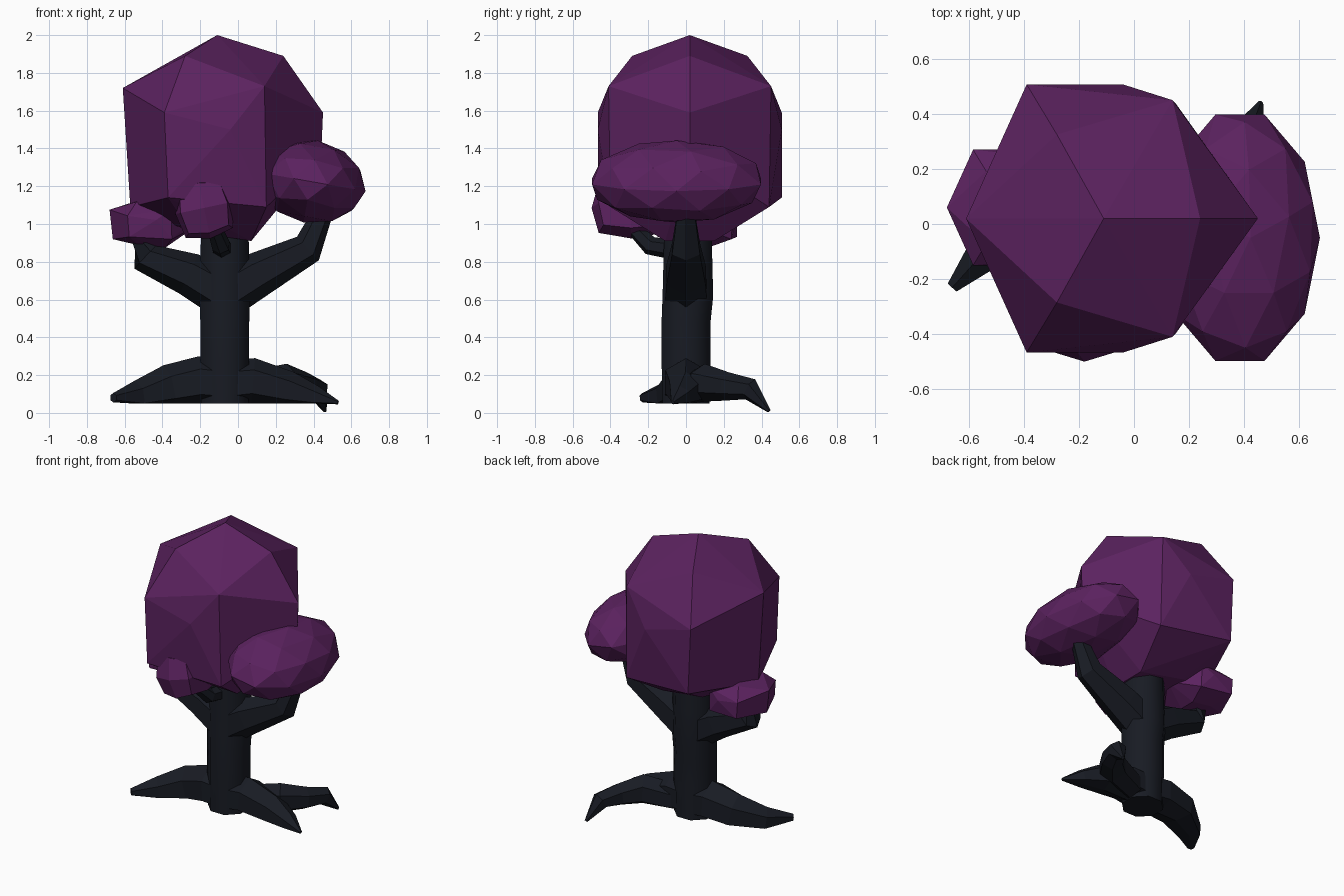
import bpy, bmesh, math
from mathutils import Vector, Matrix

if "Cube" in bpy.data.objects:
    bpy.data.objects.remove(bpy.data.objects["Cube"])


def material(name, rgb):
    m = bpy.data.materials.new(name)
    m.diffuse_color = (*rgb, 1)
    m.use_nodes = True
    m.node_tree.nodes["Principled BSDF"].inputs["Base Color"].default_value = m.diffuse_color
    return m


LEAF = material("purple_leaf", (0.105, 0.016, 0.115))
BARK = material("dark_bark", (0.009, 0.011, 0.017))


def finish(bm, name, mat):
    bmesh.ops.recalc_face_normals(bm, faces=bm.faces[:])
    me = bpy.data.meshes.new(name)
    bm.to_mesh(me)
    bm.free()
    me.materials.append(mat)
    ob = bpy.data.objects.new(name, me)
    bpy.context.collection.objects.link(ob)
    return ob


def limb(name, path, sides=6, floor=None):
    """Faceted tube through (x, y, z, radius) stations."""
    bm = bmesh.new()
    pts = [Vector(p[:3]) for p in path]
    rings = []
    for i, p in enumerate(pts):
        t = (pts[min(i + 1, len(pts) - 1)] - pts[max(i - 1, 0)]).normalized()
        side = t.cross(Vector((0, 0, 1)))
        side = side.normalized() if side.length > 0.3 else Vector((1, 0, 0))
        up = side.cross(t).normalized()
        ring = []
        for k in range(sides):
            a = math.tau * (k + 0.5) / sides
            v = p + (side * math.cos(a) + up * math.sin(a)) * path[i][3]
            if floor is not None and v.z < floor and i < len(pts) - 1:
                v.z = floor
            ring.append(bm.verts.new(v))
        rings.append(ring)
    for a, b in zip(rings, rings[1:]):
        for k in range(sides):
            n = (k + 1) % sides
            bm.faces.new((a[k], a[n], b[n], b[k]))
    bm.faces.new(rings[0])
    bm.faces.new(rings[-1])
    return finish(bm, name, BARK)


# Faceted crown shape, symmetric about its own y = 0
CROWN = [(-0.11, 0, 2.0), (0.24, 0, 1.89), (-0.28, 0.305, 1.89), (0.14, 0.43, 1.73),
         (-0.61, 0, 1.72), (-0.39, 0.487, 1.59), (0.45, 0, 1.59), (0.44, 0, 1.36),
         (-0.04, 0.487, 1.5), (-0.57, 0, 1.09), (-0.37, 0.487, 1.14), (0.15, 0.42, 1.09),
         (0.07, 0.13, 0.91), (-0.25, 0.16, 0.96)]
CROWN_MID, CROWN_HALF = (-0.08, 0, 1.455), (0.53, 0.487, 0.545)


def hull(bm, name, center, turn=0):
    """Wrap the points in flat facets and place them."""
    bmesh.ops.convex_hull(bm, input=bm.verts[:])
    bmesh.ops.dissolve_limit(bm, angle_limit=math.radians(4), verts=bm.verts[:], edges=bm.edges[:])
    bm.transform(Matrix.Translation(center) @ Matrix.Rotation(math.radians(turn), 4, "Y"))
    return finish(bm, name, LEAF)


def crown(name, center, half):
    bm = bmesh.new()
    for p in CROWN:
        q = [(p[i] - CROWN_MID[i]) / CROWN_HALF[i] * half[i] for i in range(3)]
        for s in ((1, -1) if p[1] else (1,)):
            bm.verts.new((q[0], s * q[1], q[2]))
    return hull(bm, name, center)


def boxy_puff(name, center, half, turn=0):
    """Chunky rounded block: face centres, edge middles and corners."""
    bm = bmesh.new()
    pull = {1: 1.0, 2: 0.82, 3: 0.7}
    for i in (-1, 0, 1):
        for j in (-1, 0, 1):
            for k in (-1, 0, 1):
                n = abs(i) + abs(j) + abs(k)
                if n:
                    bm.verts.new([c * pull[n] * h for c, h in zip((i, j, k), half)])
    return hull(bm, name, center, turn)


crown("main_canopy", (-0.08, 0.02, 1.455), CROWN_HALF)
crown("left_leaf_cluster", (-0.45, 0.06, 1.01), (0.23, 0.21, 0.135))
boxy_puff("front_leaf_cluster", (-0.18, -0.29, 1.085), (0.155, 0.21, 0.165), -12)

# Right leaf cluster: wide low-poly ellipsoid
bm = bmesh.new()
bmesh.ops.create_icosphere(bm, subdivisions=2, radius=1)
bm.transform(Matrix.Translation((0.385, -0.05, 1.225)) @ Matrix.Rotation(math.radians(10), 4, "Y")
             @ Matrix.Diagonal((0.295, 0.47, 0.22, 1)) @ Matrix.Rotation(math.radians(90), 4, "Z"))
finish(bm, "right_leaf_cluster", LEAF)

# Trunk, smooth round the sides
trunk = limb("trunk", [(-0.07, 0, 0.05, 0.135), (-0.07, 0, 0.28, 0.14), (-0.07, 0, 0.48, 0.14),
                       (-0.07, 0.01, 0.62, 0.145), (-0.07, 0.01, 0.8, 0.14),
                       (-0.07, 0.01, 1.0, 0.135)], sides=8)
bpy.context.view_layer.objects.active = trunk
trunk.select_set(True)
bpy.ops.object.shade_smooth_by_angle(angle=math.radians(50))

# Branches
limb("right_branch", [(-0.08, 0, 0.62, 0.13), (0.1, 0, 0.73, 0.12), (0.37, 0, 0.87, 0.085),
                      (0.445, 0, 1.05, 0.055)])
limb("left_branch", [(-0.06, 0, 0.62, 0.13), (-0.26, 0, 0.735, 0.115), (-0.49, 0, 0.825, 0.085),
                     (-0.54, 0.01, 1.0, 0.06)])
limb("front_branch", [(-0.08, -0.03, 0.86, 0.055), (-0.09, -0.19, 0.885, 0.05),
                      (-0.14, -0.32, 1.02, 0.035)])

# Roots, flat on the underside
limb("left_root", [(-0.05, 0, 0.15, 0.13), (-0.2, 0, 0.165, 0.135), (-0.37, -0.01, 0.135, 0.12),
                   (-0.54, -0.1, 0.09, 0.08), (-0.66, -0.23, 0.08, 0.025)], floor=0.05)
limb("right_root", [(-0.08, 0, 0.15, 0.13), (0.08, 0, 0.165, 0.125), (0.27, 0, 0.12, 0.1),
                    (0.41, -0.03, 0.085, 0.06), (0.53, -0.07, 0.055, 0.01)], floor=0.05)
limb("back_root", [(0.05, 0.03, 0.13, 0.09), (0.26, 0.1, 0.16, 0.1), (0.36, 0.22, 0.14, 0.075),
                   (0.42, 0.34, 0.125, 0.06), (0.46, 0.44, 0.01, 0.01)], floor=0.05)
